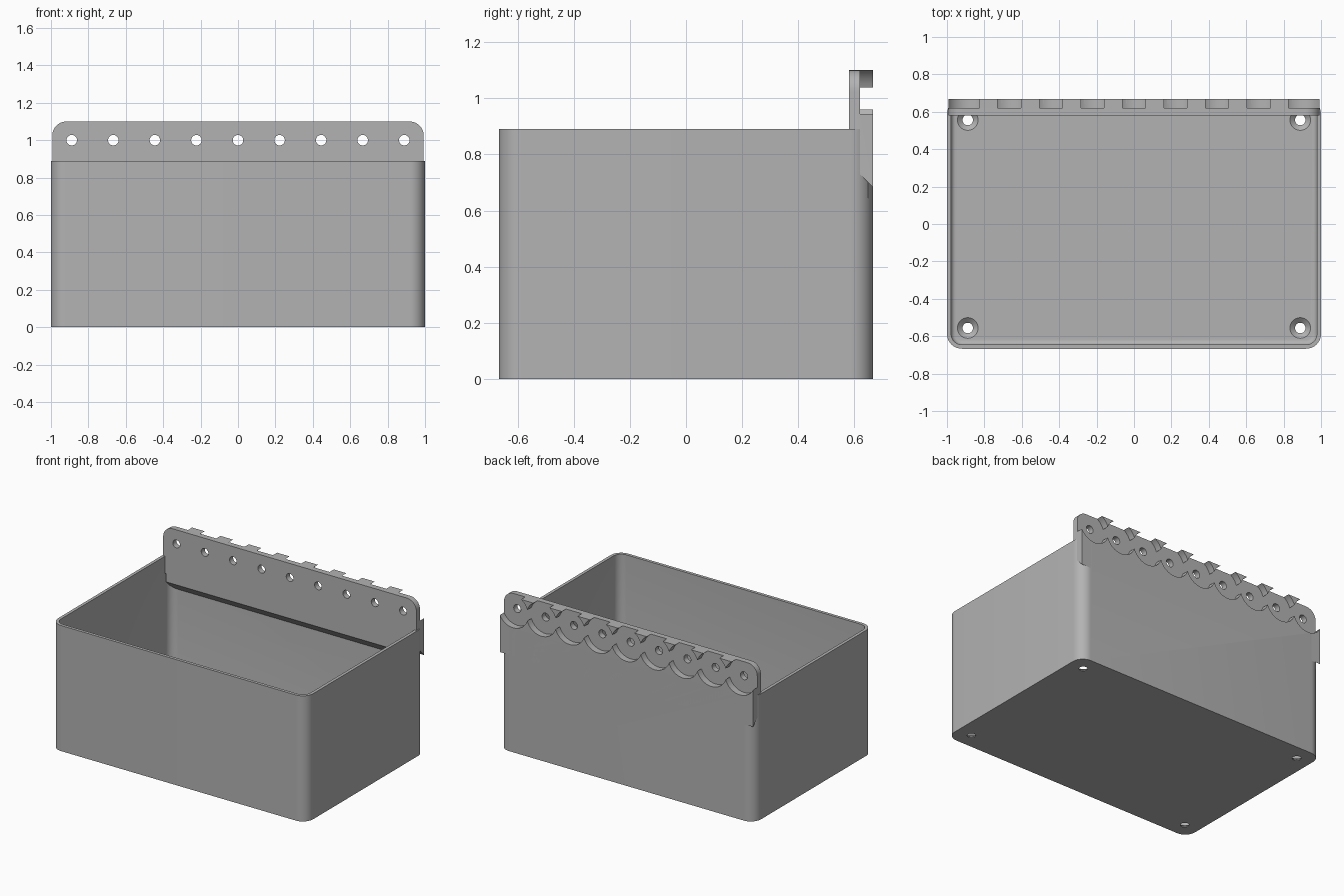
import bpy, bmesh, math
from mathutils import Matrix

cube = bpy.data.objects.get("Cube")
if cube:
    bpy.data.objects.remove(cube)

W, D, H = 1.0, 0.667, 0.89          # half width, half depth, box height
WALL, FLOOR, CORNER = 0.022, 0.03, 0.08
RAIL_W, RAIL_TOP = 0.993, 1.10
PLATE_Y, SHELF_Y = 0.58, 0.62       # front of rail, bottom of the scallops
HOLES = [(i - 4) * 2 / 9 for i in range(9)]

grey = bpy.data.materials.new("plain grey")
grey.use_nodes = True
grey.diffuse_color = (0.45, 0.45, 0.45, 1)
grey.node_tree.nodes["Principled BSDF"].inputs["Base Color"].default_value = grey.diffuse_color


def make(name, bm):
    bmesh.ops.recalc_face_normals(bm, faces=bm.faces)
    mesh = bpy.data.meshes.new(name)
    bm.to_mesh(mesh)
    bm.free()
    mesh.materials.append(grey)
    ob = bpy.data.objects.new(name, mesh)
    bpy.context.collection.objects.link(ob)
    return ob


def loft(name, rings):
    bm = bmesh.new()
    loops = [[bm.verts.new(p) for p in ring] for ring in rings]
    for a, b in zip(loops, loops[1:]):
        for i in range(len(a)):
            j = (i + 1) % len(a)
            bm.faces.new((a[i], a[j], b[j], b[i]))
    bm.faces.new(loops[0])
    bm.faces.new(loops[-1])
    return make(name, bm)


def arc(cx, cy, r, start, steps=10):
    angles = [start + math.pi / 2 * i / steps for i in range(steps + 1)]
    return [(cx + r * math.cos(a), cy + r * math.sin(a)) for a in angles]


def rounded_ring(inset, z):
    r = CORNER - inset
    x, y = W - CORNER, D - CORNER
    pts = []
    for k, (sx, sy) in enumerate(((1, 1), (-1, 1), (-1, -1), (1, -1))):
        pts += arc(sx * x, sy * y, r, k * math.pi / 2)
    return [(px, py, z) for px, py in pts]


def rod(r1, r2, length, centre, along_y=False):
    bm = bmesh.new()
    turn = Matrix.Rotation(-math.pi / 2, 4, 'X') if along_y else Matrix()
    bmesh.ops.create_cone(bm, cap_ends=True, segments=40, radius1=r1, radius2=r2,
                          depth=length, matrix=Matrix.Translation(centre) @ turn)
    return make("cutter", bm)


def cut(target, cutter):
    mod = target.modifiers.new("cut", 'BOOLEAN')
    mod.operation, mod.solver, mod.object = 'DIFFERENCE', 'EXACT', cutter
    bpy.context.view_layer.objects.active = target
    bpy.ops.object.modifier_apply(modifier=mod.name)
    bpy.data.objects.remove(cutter)


# Open box with thin walls and a small fillet around the floor
fillet = 0.025
rings = [rounded_ring(0, 0), rounded_ring(0, H), rounded_ring(WALL, H)]
for i in range(6):
    a = math.pi / 2 * i / 5
    rings.append(rounded_ring(WALL + fillet * (1 - math.cos(a)),
                              FLOOR + fillet * (1 - math.sin(a))))
box = loft("box", rings)

# Countersunk holes in the floor corners
for x in (-0.889, 0.889):
    for y in (-0.556, 0.556):
        cut(box, rod(0.028, 0.028, 0.2, (x, y, 0)))
        cut(box, rod(0.028, 0.062, 0.03, (x, y, FLOOR - 0.009)))

# Mounting rail with rounded top corners and a sloped underside
r = 0.075
outline = [(-RAIL_W, 0.6), (RAIL_W, 0.6)]
outline += arc(RAIL_W - r, RAIL_TOP - r, r, 0)
outline += arc(r - RAIL_W, RAIL_TOP - r, r, math.pi / 2)
rail = loft("mounting_rail", [[(x, y, z) for x, z in outline] for y in (PLATE_Y, D)])
slope = [(0.5, 0.85), (0.5, 0.5), (0.75, 0.5), (0.75, 0.6)]
cut(rail, loft("cutter", [[(x, y, z) for y, z in slope] for x in (-1.2, 1.2)]))

# Round recesses, open at the top, leave teeth between the screw holes
for x in HOLES:
    for part in (rail, box):
        cut(part, rod(0.118, 0.118, 0.2, (x, SHELF_Y + 0.1, 1), True))
    cut(rail, rod(0.028, 0.028, 0.4, (x, SHELF_Y, 1), True))

# Inner ledge carrying the rail on the back wall
ledge_profile = [(PLATE_Y, 0.71), (D - WALL, 0.645), (0.65, 0.645), (0.65, 0.8), (PLATE_Y, 0.8)]
ledge = loft("inner_ledge", [[(x, y, z) for y, z in ledge_profile] for x in (-0.97, 0.97)])

for ob in (box, rail, ledge):
    bpy.ops.object.select_all(action='DESELECT')
    ob.select_set(True)
    bpy.context.view_layer.objects.active = ob
    bpy.ops.object.shade_smooth_by_angle(angle=math.radians(30))
